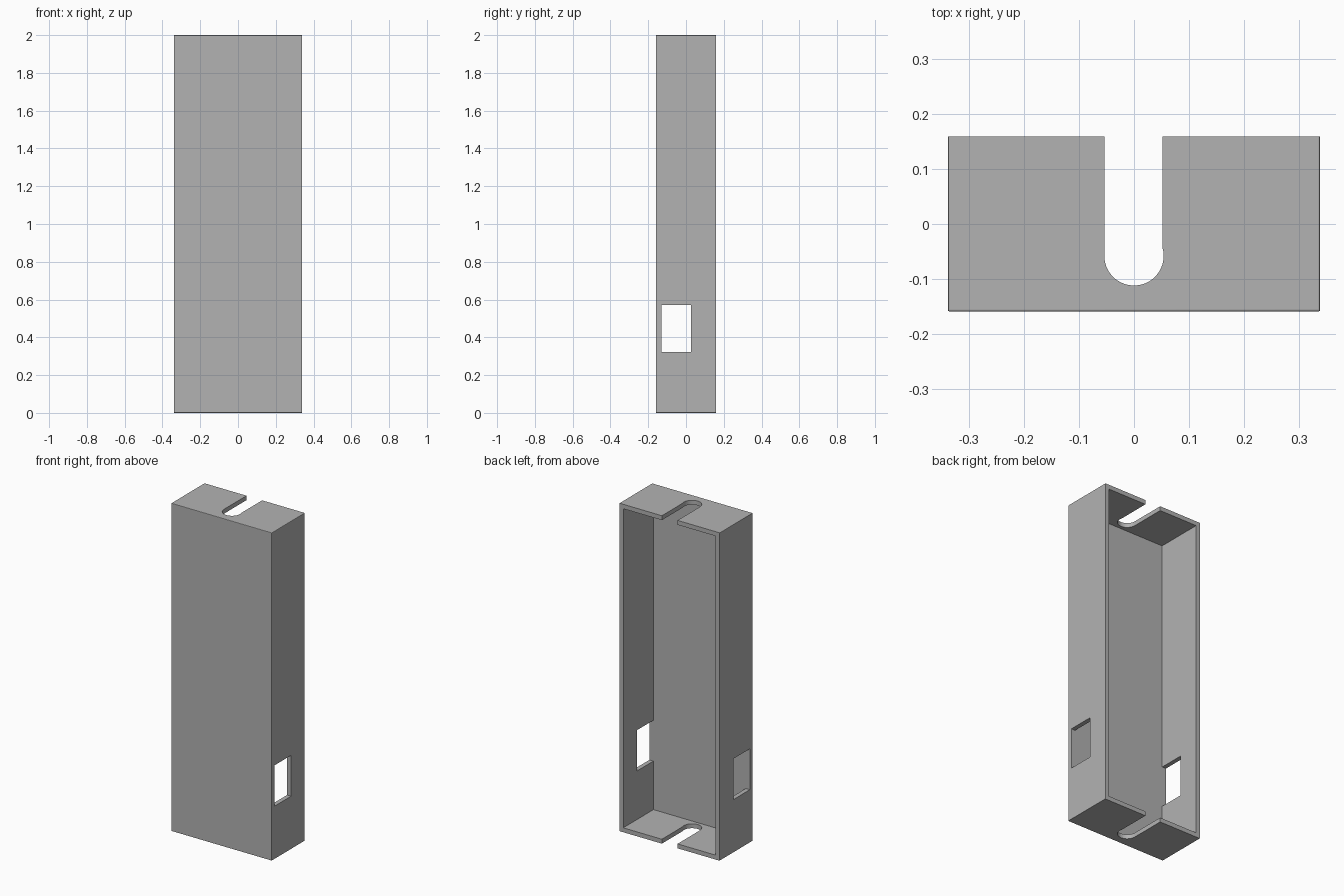
import bpy, bmesh
from math import pi, cos, sin

if "Cube" in bpy.data.objects:
    bpy.data.objects.remove(bpy.data.objects["Cube"], do_unlink=True)

W, D, H = 0.339, 0.159, 2.0   # half width, half depth, height
WALL = 0.027

grey = bpy.data.materials.new("plain grey")
grey.use_nodes = True
COLOUR = (0.448, 0.448, 0.448, 1)
grey.diffuse_color = COLOUR
grey.node_tree.nodes["Principled BSDF"].inputs["Base Color"].default_value = COLOUR


def make_object(name, bm):
    bmesh.ops.recalc_face_normals(bm, faces=bm.faces)
    mesh = bpy.data.meshes.new(name)
    bm.to_mesh(mesh)
    bm.free()
    mesh.materials.append(grey)
    obj = bpy.data.objects.new(name, mesh)
    bpy.context.collection.objects.link(obj)
    return obj


def box(low, high):
    bm = bmesh.new()
    bmesh.ops.create_cube(bm, size=1)
    for v in bm.verts:
        v.co = [high[i] if v.co[i] > 0 else low[i] for i in range(3)]
    return bm


def cut(target, cutter):
    mod = target.modifiers.new("cut", "BOOLEAN")
    mod.operation = "DIFFERENCE"
    mod.solver = "EXACT"
    mod.object = cutter
    cutter.hide_render = True
    bpy.context.view_layer.objects.active = target
    bpy.ops.object.modifier_apply(modifier=mod.name)
    bpy.data.objects.remove(cutter, do_unlink=True)


# Outer shell, with slightly eased edges everywhere but the open back rim
bm = box((-W, -D, 0), (W, D, H))
eased = [e for e in bm.edges if min(v.co.y for v in e.verts) < 0]
bmesh.ops.bevel(bm, geom=eased, offset=0.003, segments=2, profile=0.5, affect="EDGES")
shell = make_object("open_back_housing", bm)

# Hollow interior, open at the back
cut(shell, make_object("cavity_cutter",
    box((-W + WALL, -D + WALL, WALL), (W - WALL, D + 0.1, H - WALL))))

# Rectangular window through each side wall
for side in (-1, 1):
    xs = sorted((side * (W - 0.06), side * (W + 0.05)))
    cut(shell, make_object("window_cutter",
        box((xs[0], -D + WALL + 0.001, 0.323), (xs[1], 0.027, 0.572))))

# Round-ended slot, open to the back, through the top and bottom walls
R, CY, EDGE = 0.054, -0.058, 0.0515
start = 0.3
arc = [start - i * (pi + start) / 28 for i in range(29)]
outline = [(R * cos(a), CY + R * sin(a)) for a in arc]
outline = [(EDGE, D + 0.1)] + [(EDGE, outline[0][1])] + outline[1:] + [(-R, D + 0.1)]
for z in (-0.05, H - WALL - 0.05):
    bm = bmesh.new()
    face = bm.faces.new([bm.verts.new((x, y, z)) for x, y in outline])
    wall = bmesh.ops.extrude_face_region(bm, geom=[face])
    for v in wall["geom"]:
        if isinstance(v, bmesh.types.BMVert):
            v.co.z += WALL + 0.1
    cut(shell, make_object("slot_cutter", bm))

# Smooth the round slot ends, keep the corners crisp
bpy.ops.object.select_all(action="DESELECT")
shell.select_set(True)
bpy.context.view_layer.objects.active = shell
bpy.ops.object.shade_smooth_by_angle(angle=0.35)
